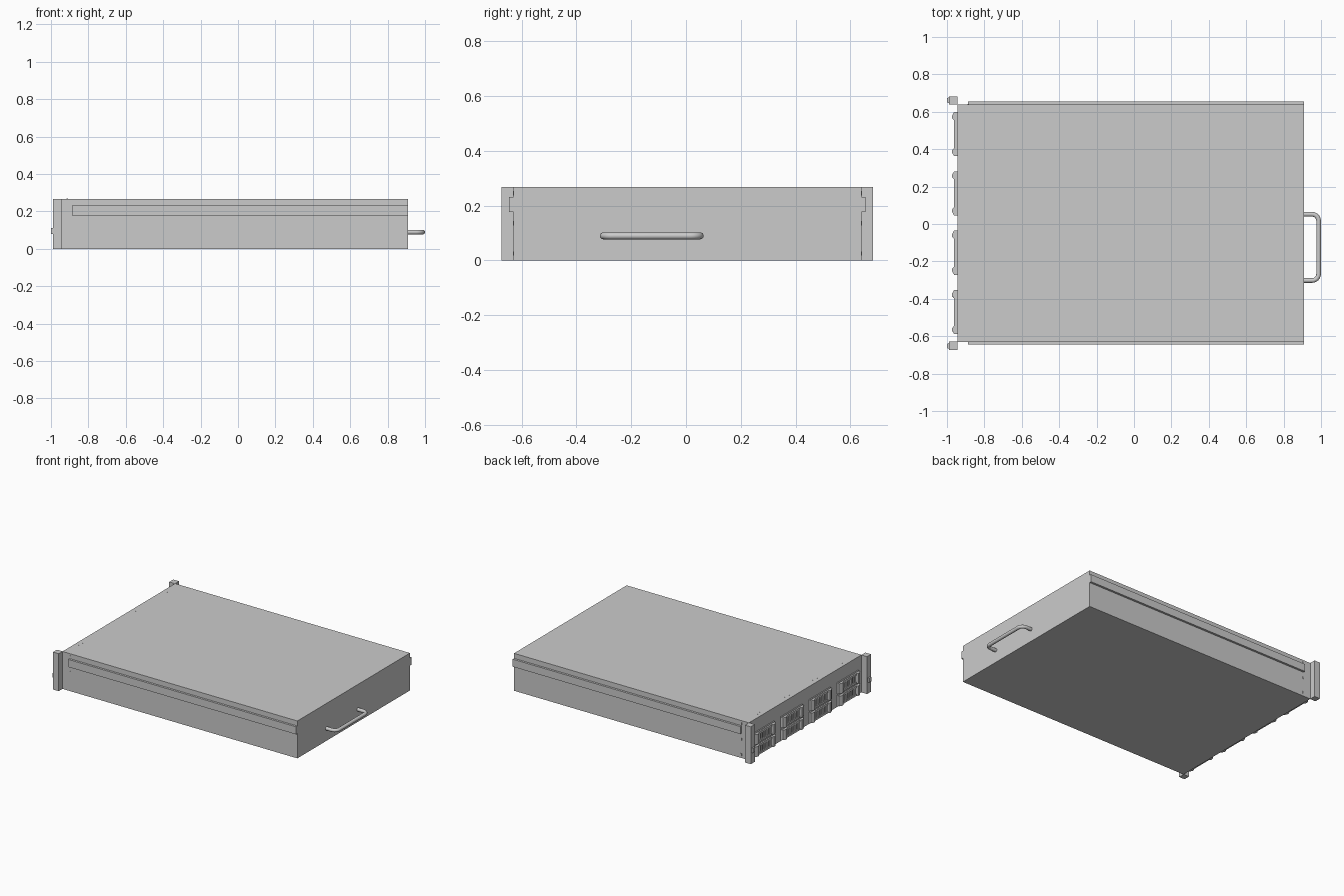
import bpy, bmesh, math
from mathutils import Matrix, Vector

if "Cube" in bpy.data.objects:
    bpy.data.objects.remove(bpy.data.objects["Cube"])


def add_box(bm, x0, x1, y0, y1, z0, z1):
    m = Matrix.Translation(((x0 + x1) / 2, (y0 + y1) / 2, (z0 + z1) / 2)) @ \
        Matrix.Diagonal((x1 - x0, y1 - y0, z1 - z0, 1))
    bmesh.ops.create_cube(bm, size=1, matrix=m)


def add_prism(bm, points, z0, z1):
    face = bm.faces.new([bm.verts.new((x, y, z0)) for x, y in points])
    ext = bmesh.ops.extrude_face_region(bm, geom=[face])
    bmesh.ops.translate(bm, vec=(0, 0, z1 - z0),
                        verts=[v for v in ext["geom"] if isinstance(v, bmesh.types.BMVert)])


def finish(name, bm):
    bmesh.ops.recalc_face_normals(bm, faces=bm.faces)
    mesh = bpy.data.meshes.new(name)
    bm.to_mesh(mesh)
    bm.free()
    return place(name, mesh)


def place(name, mesh, loc=(0, 0, 0)):
    ob = bpy.data.objects.new(name, mesh)
    ob.location = loc
    bpy.context.collection.objects.link(ob)
    return ob


def box(name, *dims):
    bm = bmesh.new()
    add_box(bm, *dims)
    return finish(name, bm)


H = 0.267      # case height
FX = -0.945    # drive-bay face
CY = 0.005     # centre line of the case

# Main case
box("chassis", FX, 0.91, CY - 0.635, CY + 0.635, 0, H)

for s, side in ((-1, "right"), (1, "left")):
    def ys(a, b):
        return sorted((CY + s * a, CY + s * b))
    # Slide rail along the flank
    box(f"rail_{side}", -0.888, 0.91, *ys(0.63, 0.65), 0.177, 0.231)
    # Rack ear with latch button
    bm = bmesh.new()
    add_box(bm, -0.99, FX, *ys(0.633, 0.678), 0, H)
    finish(f"rack_ear_{side}", bm)
    bm = bmesh.new()
    y = [CY + s * v for v in (0.64, 0.646, 0.668, 0.674)]
    add_prism(bm, [(-0.985, y[0]), (-1.0, y[1]), (-1.0, y[2]), (-0.985, y[3])], 0.08, 0.112)
    finish(f"latch_button_{side}", bm)
    # Small rivets on the flank
    bm = bmesh.new()
    for z in (0.025, 0.135, 0.245):
        add_box(bm, -0.889, -0.881, *ys(0.63, 0.637), z - 0.008, z + 0.008)
    finish(f"flank_rivets_{side}", bm)

# Drive caddy: back plate, flared end grips, bars and vent ribs
W, DH = 0.118, 0.08
bm = bmesh.new()
add_box(bm, -0.953, FX + 0.005, -W, W, 0, DH)
for s in (-1, 1):
    add_prism(bm, [(FX, s * W), (-0.962, s * W), (-0.972, s * 0.1),
                   (-0.972, s * 0.085), (-0.96, s * 0.072), (FX, s * 0.072)], 0.004, DH - 0.004)
for z in (0.004, DH - 0.018):
    add_box(bm, -0.963, FX, -0.08, 0.08, z, z + 0.014)
for i in range(5):
    y = (i - 2) * 0.029
    add_box(bm, -0.961, FX, y - 0.008, y + 0.008, 0.004, DH - 0.004)
caddy = finish("drive_caddy_0_0", bm)
caddy.location = (0, CY - 0.476, 0.006)
for col in range(4):
    for row in range(2):
        if col or row:
            place(f"drive_caddy_{col}_{row}", caddy.data,
                  (0, CY + (col - 1.5) * 0.317, 0.006 + row * 0.088))

# Tiny rivets on the lid above each drive column
bm = bmesh.new()
for col in range(4):
    for d in (-0.018, 0.018):
        y = CY + (col - 1.5) * 0.317 + d
        add_box(bm, -0.917, -0.909, y - 0.005, y + 0.005, H - 0.005, H + 0.001)
finish("lid_rivets", bm)

# Bent-tube pull handle at the rear, bends sampled as arcs
R, xo, y0, y1 = 0.035, 0.987, -0.302, 0.052
path = [(0.9, y0)]
for cy, a0 in ((y0 + R, -90), (y1 - R, 0)):
    for i in range(7):
        a = math.radians(a0 + i * 15)
        path.append((xo - R + R * math.cos(a), cy + R * math.sin(a)))
path.append((0.9, y1))
bm = bmesh.new()
rings, N, r = [], 16, 0.0125
for i, p in enumerate(path):
    a, b = path[max(i - 1, 0)], path[min(i + 1, len(path) - 1)]
    t = Vector((b[0] - a[0], b[1] - a[1], 0)).normalized()
    n = Vector((t.y, -t.x, 0))
    c = Vector((p[0], p[1], 0.089))
    rings.append([bm.verts.new(c + r * (math.cos(k * math.tau / N) * n
                 + math.sin(k * math.tau / N) * Vector((0, 0, 1)))) for k in range(N)])
for A, B in zip(rings, rings[1:]):
    for k in range(N):
        bm.faces.new((A[k], A[(k + 1) % N], B[(k + 1) % N], B[k]))
bm.faces.new(rings[0])
bm.faces.new(rings[-1])
handle = finish("pull_handle", bm)
bpy.context.view_layer.objects.active = handle
handle.select_set(True)
bpy.ops.object.shade_smooth_by_angle(angle=math.radians(40))
